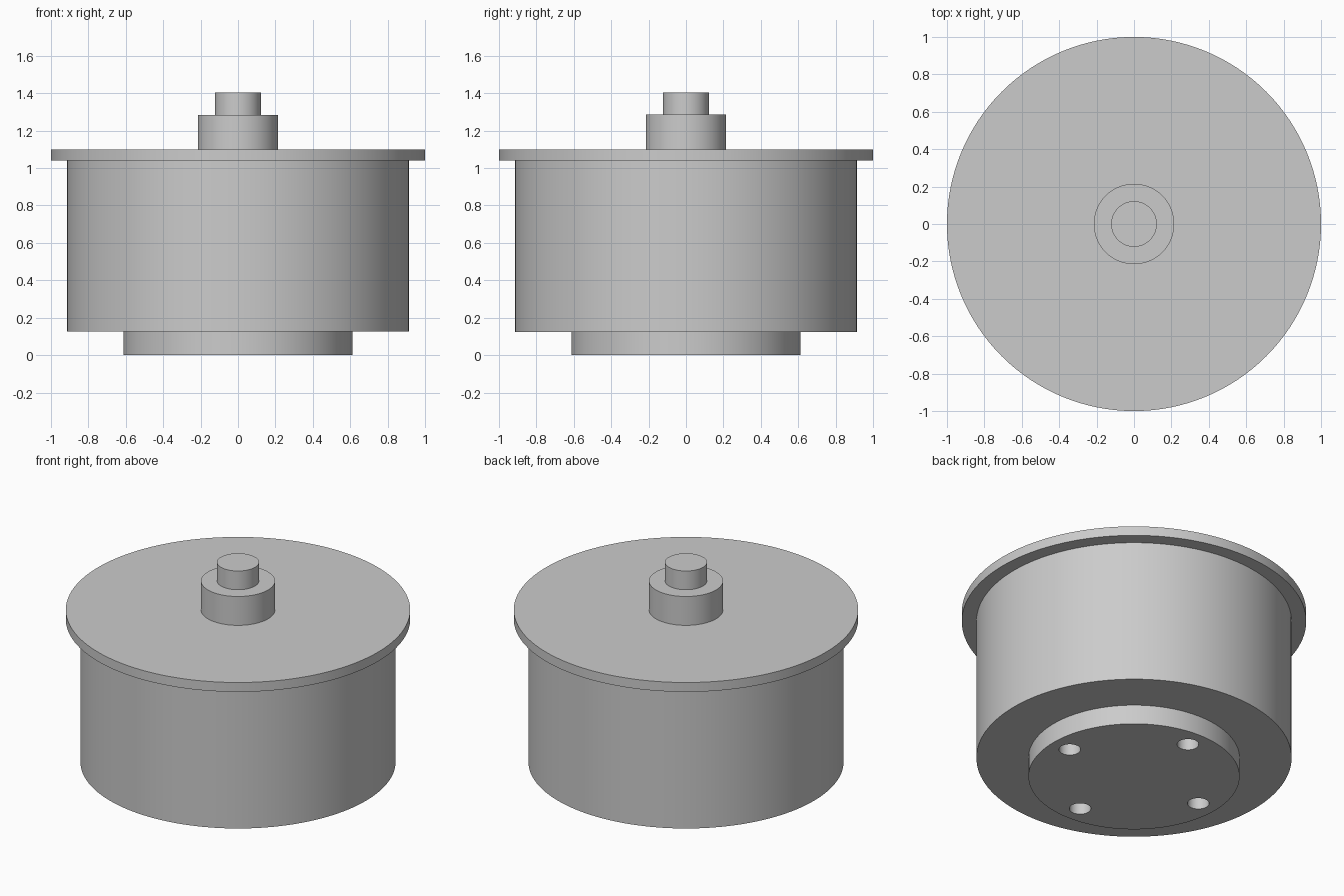
import bpy
import math

cube = bpy.data.objects.get("Cube")
if cube:
    bpy.data.objects.remove(cube, do_unlink=True)

# One plain grey for the whole casing
grey = bpy.data.materials.new("light_grey")
grey.use_nodes = True
colour = (0.6, 0.6, 0.6, 1)
grey.diffuse_color = colour
grey.node_tree.nodes["Principled BSDF"].inputs["Base Color"].default_value = colour


def disc(name, radius, bottom, top, x=0, y=0, sides=128):
    """Upright cylinder between two heights."""
    bpy.ops.mesh.primitive_cylinder_add(
        vertices=sides, radius=radius, depth=top - bottom,
        location=(x, y, (bottom + top) / 2))
    obj = bpy.context.object
    obj.name = name
    obj.data.materials.append(grey)
    return obj


def smooth(obj):
    bpy.ops.object.select_all(action='DESELECT')
    obj.select_set(True)
    bpy.context.view_layer.objects.active = obj
    bpy.ops.object.shade_smooth_by_angle(angle=math.radians(30))


# Stacked round parts, from the foot up to the shaft
base_plate = disc("base_plate", 0.613, 0, 0.125)
body = disc("body", 0.915, 0.125, 1.04)
flange = disc("flange", 1.0, 1.04, 1.10)
collar = disc("collar", 0.215, 1.10, 1.285)
shaft = disc("shaft", 0.122, 1.285, 1.405)

# Four mounting holes through the base plate
for i in range(4):
    angle = i * math.pi / 2
    cutter = disc(f"hole_cutter_{i + 1}", 0.063, -0.1, 0.2,
                  0.487 * math.cos(angle), 0.487 * math.sin(angle), sides=48)
    cut = base_plate.modifiers.new(f"mounting_hole_{i + 1}", 'BOOLEAN')
    cut.operation = 'DIFFERENCE'
    cut.solver = 'EXACT'
    cut.object = cutter
    bpy.ops.object.select_all(action='DESELECT')
    base_plate.select_set(True)
    bpy.context.view_layer.objects.active = base_plate
    bpy.ops.object.modifier_apply(modifier=cut.name)
    bpy.data.objects.remove(cutter, do_unlink=True)

for part in (base_plate, body, flange, collar, shaft):
    smooth(part)
